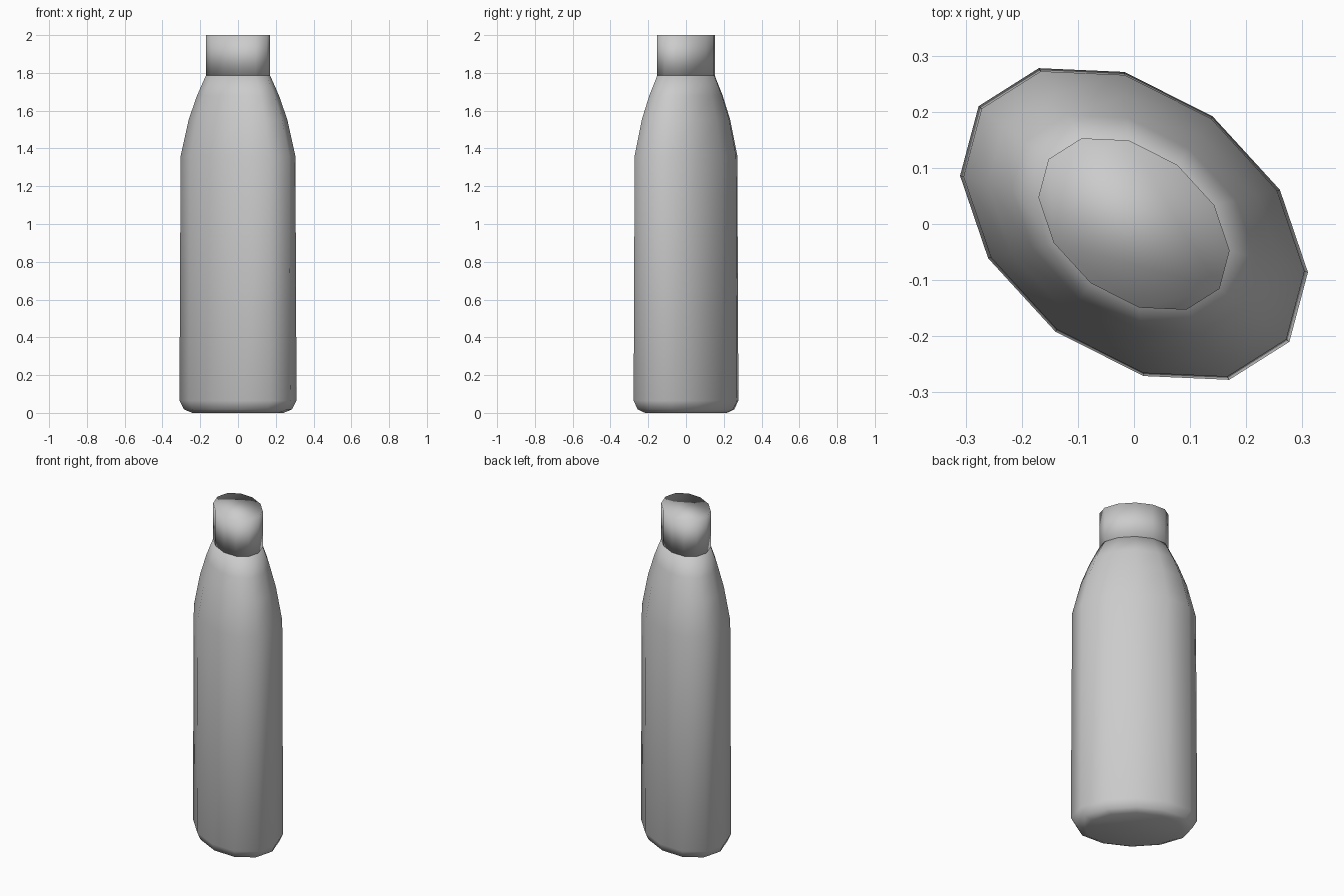
import bpy, bmesh
from math import sin, cos, pi

if "Cube" in bpy.data.objects:
    bpy.data.objects.remove(bpy.data.objects["Cube"])

# Conjugate radii of the twisted oval cross-section
A = (0.31, -0.086)
B = (-0.017, 0.271)
SIDES = 12


def lathe(name, profile):
    """Stack scaled oval rings (z, scale), close both ends, shade smooth."""
    bm = bmesh.new()
    rings = []
    for z, s in profile:
        ring = []
        for i in range(SIDES):
            t = 2 * pi * i / SIDES
            ring.append(bm.verts.new((s * (A[0] * cos(t) + B[0] * sin(t)),
                                      s * (A[1] * cos(t) + B[1] * sin(t)), z)))
        rings.append(ring)
    for lo, hi in zip(rings, rings[1:]):
        for i in range(SIDES):
            j = (i + 1) % SIDES
            bm.faces.new((lo[i], lo[j], hi[j], hi[i]))
    bm.faces.new(rings[0][::-1])
    bm.faces.new(rings[-1])
    for f in bm.faces:
        f.smooth = True
    mesh = bpy.data.meshes.new(name)
    bm.to_mesh(mesh)
    bm.free()
    obj = bpy.data.objects.new(name, mesh)
    bpy.context.collection.objects.link(obj)
    return obj


# Bottle body: rounded foot, slight taper, curved shoulder
lathe("bottle_body", [(0, 0.78), (0.018, 0.92), (0.065, 1.0), (1.36, 0.98),
                      (1.555, 0.84), (1.68, 0.70), (1.785, 0.55)])
# Straight cap on the neck
lathe("bottle_cap", [(1.785, 0.55), (2.0, 0.55)])
